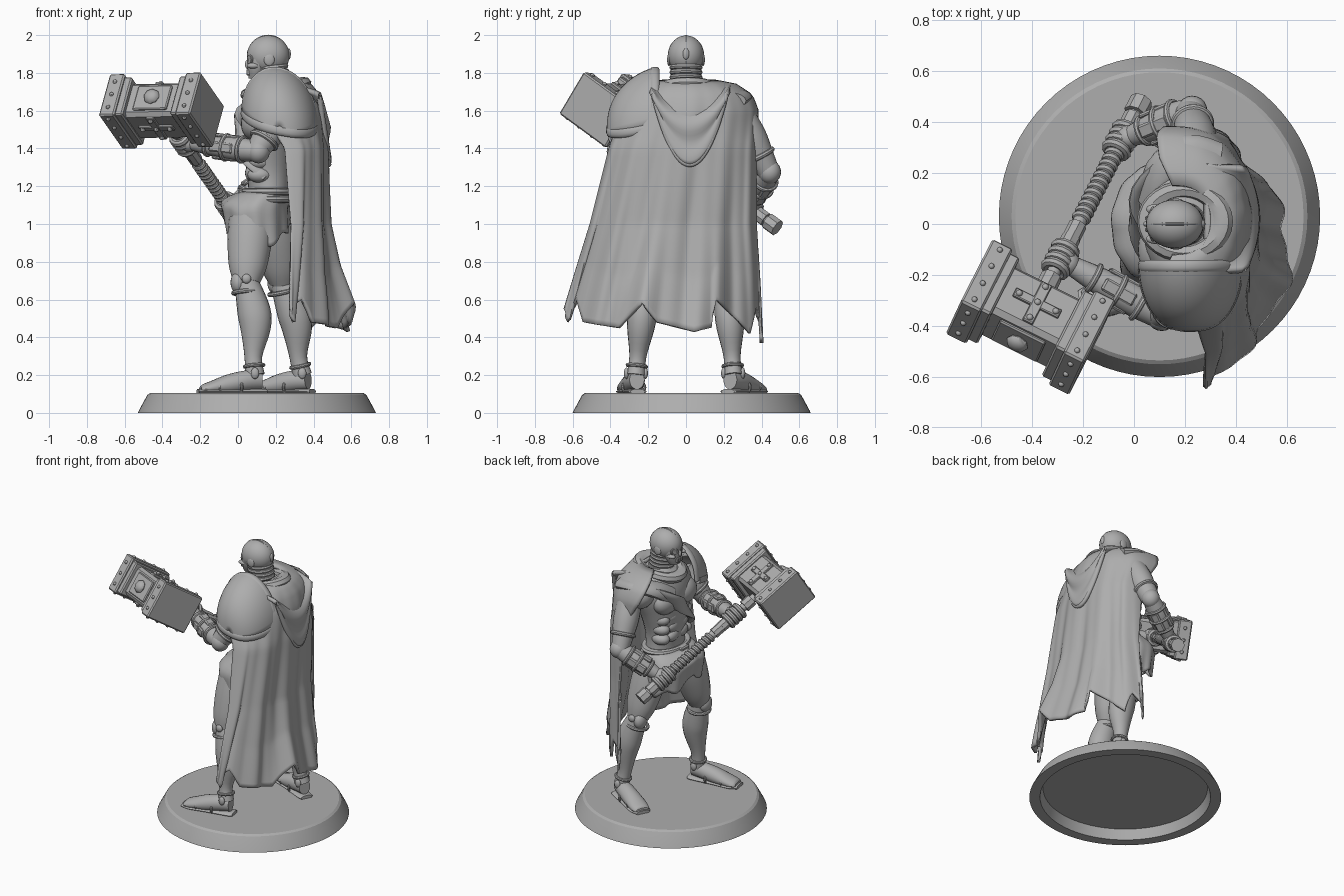
import bpy, bmesh
from math import sin, cos, pi, radians
from mathutils import Vector, Matrix

cube = bpy.data.objects.get("Cube")
if cube:
    bpy.data.objects.remove(cube)

GREY = (0.42, 0.42, 0.42, 1)
mat = bpy.data.materials.new("plain grey")
mat.use_nodes = True
mat.diffuse_color = GREY
mat.node_tree.nodes["Principled BSDF"].inputs["Base Color"].default_value = GREY


def finish(bm, name, angle=40):
    bmesh.ops.recalc_face_normals(bm, faces=bm.faces)
    me = bpy.data.meshes.new(name)
    bm.to_mesh(me)
    bm.free()
    me.materials.append(mat)
    ob = bpy.data.objects.new(name, me)
    bpy.context.collection.objects.link(ob)
    bpy.ops.object.select_all(action='DESELECT')
    ob.select_set(True)
    bpy.context.view_layer.objects.active = ob
    bpy.ops.object.shade_smooth_by_angle(angle=radians(angle))
    return ob


def grid(name, rows, closed=False, caps=False, thick=0, angle=40):
    """Skin rows of points, optionally as a capped tube or a thick sheet."""
    bm = bmesh.new()
    vs = [[bm.verts.new(p) for p in row] for row in rows]
    n = len(vs[0])
    for a, b in zip(vs, vs[1:]):
        for i in range(n if closed else n - 1):
            j = (i + 1) % n
            bm.faces.new((a[i], a[j], b[j], b[i]))
    if caps:
        bm.faces.new(vs[0])
        bm.faces.new(vs[-1])
    ob = finish(bm, name, angle)
    if thick:
        mod = ob.modifiers.new("thickness", 'SOLIDIFY')
        mod.thickness = thick
        mod.offset = 0


def spline(pts, sub):
    """Catmull-Rom interpolation of tuples of any length."""
    ps = [Vector(p) for p in pts]
    ps = [ps[0]] + ps + [ps[-1]]
    out = []
    for a, b, c, d in zip(ps, ps[1:], ps[2:], ps[3:]):
        for k in range(sub):
            t = k / sub
            out.append(0.5 * (2 * b + (c - a) * t + (2 * a - 5 * b + 4 * c - d) * t * t
                              + (3 * b - a - 3 * c + d) * t ** 3))
    return out + [ps[-1]]


def sweep(name, pts, n=20, sub=4, ref=(0, 1, 0), angle=40):
    """Tube through (x, y, z, radius along ref, other radius)."""
    path = spline([p if len(p) == 5 else p + (p[3],) for p in pts], sub)
    rows = []
    for k, p in enumerate(path):
        t = Vector(path[min(k + 1, len(path) - 1)][:3]) - Vector(path[max(k - 1, 0)][:3])
        t.normalize()
        s = Vector(ref)
        s = (s - t * s.dot(t)).normalized()
        w = t.cross(s)
        rows.append([Vector(p[:3]) + s * p[3] * cos(2 * pi * i / n) + w * p[4] * sin(2 * pi * i / n)
                     for i in range(n)])
    grid(name, rows, True, True, angle=angle)


def aim(axis):
    return Vector(axis).to_track_quat('Z', 'Y').to_matrix().to_4x4()


def ball(name, loc, size, rot=Matrix(), seg=20):
    bm = bmesh.new()
    m = Matrix.Translation(loc) @ rot @ Matrix.Diagonal((*size, 1))
    bmesh.ops.create_uvsphere(bm, u_segments=seg, v_segments=seg // 2 + 2, radius=1, matrix=m)
    finish(bm, name)


def ring(name, loc, axis, major, minor, squash=1, n=28):
    m = Matrix.Translation(loc) @ aim(axis)
    rows = [[m @ Vector(((major + minor * cos(b)) * cos(a), (major + minor * cos(b)) * sin(a) * squash,
                         minor * sin(b))) for b in [2 * pi * j / 8 for j in range(8)]]
            for a in [2 * pi * i / n for i in range(n + 1)]]
    grid(name, rows, True)


def block(name, frame, at, size, bevel=0.008):
    bm = bmesh.new()
    bmesh.ops.create_cube(bm, size=1, matrix=frame @ Matrix.Translation(at) @ Matrix.Diagonal((*size, 1)))
    bmesh.ops.bevel(bm, geom=bm.edges[:], offset=bevel, segments=1, affect='EDGES')
    finish(bm, name, 25)


def mix(table, t):
    for a, b in zip(table, table[1:]):
        if t <= b[0]:
            f = (t - a[0]) / (b[0] - a[0])
            return [x + (y - x) * f for x, y in zip(a[1:], b[1:])]
    return list(table[-1][1:])


# Hollow display base
profile = [(0.001, .07), (.54, .07), (.56, 0), (.63, 0), (.625, .012), (.58, .095), (.565, .105), (.001, .105)]
grid("base", [[(.1 + r * cos(2 * pi * i / 72), .03 + r * sin(2 * pi * i / 72), z) for i in range(72)]
              for r, z in profile], True, True, angle=20)

# Torso, belt and abdomen
sweep("torso", [(.15, 0, 1.0, .18, .11), (.165, 0, 1.16, .16, .11), (.165, 0, 1.28, .16, .12),
                (.17, 0, 1.42, .2, .14), (.19, 0, 1.56, .25, .16), (.2, 0, 1.67, .22, .14),
                (.2, 0, 1.73, .12, .09)], 28)
for s in (-1, 1):
    ball("pectoral_plate", (.09, s * .1, 1.53), (.075, .115, .09))
    for k in range(3):
        ball("abdomen_plate", (.075, s * .05, 1.41 - .07 * k), (.038, .062, .044))
        ball("flank_plate", (.115, s * .125, 1.4 - .07 * k), (.065, .05, .042))
for z, r in ((1.17, .172), (1.13, .182)):
    ring("belt", (.16, 0, z), (0, 0, 1), r * .72, .02, 1.4)
block("buckle", Matrix(), (.015, 0, 1.15), (.03, .09, .07))
sweep("chest_sash", [(.16, .27, 1.66, .05, .02), (.03, .14, 1.58, .05, .022), (.01, 0, 1.46, .05, .022),
                     (.06, -.12, 1.34, .045, .022), (.15, -.15, 1.25, .03, .015)], 12, ref=(0, .6, .8))

# Hip cloth that billows forward under the belt, with a drooping hem
cloth = []
for k in range(13):
    v = k / 12
    bulge = sin(pi * min(v * 1.3, .5)) - .35 * max(0, v - .4)
    row = []
    for i in range(72):
        a = 2 * pi * i / 72
        hem = 1.0 - .11 * abs(sin(a)) + .02 * sin(7 * a)
        wave = 1 + .035 * v * sin(11 * a)
        row.append((.155 - .065 * bulge + .125 * (1 + .38 * bulge) * wave * cos(a),
                    .178 * (1 + .28 * bulge) * wave * sin(a), 1.17 + (hem - 1.17) * v))
    cloth.append(row)
grid("hip_cloth", cloth, True, thick=.015)


# Legs: hip, knee, ankle and toe of each side
def leg(side, hip, knee, ankle, toe):
    h, k, a, t = map(Vector, (hip, knee, ankle, toe))
    at = lambda p, q, f, r, s: (*p.lerp(q, f), r, s)
    sweep(side + "_thigh", [at(h, k, 0, .11, .12), at(h, k, .35, .105, .117), at(h, k, .75, .088, .1),
                            at(h, k, 1, .065, .07)])
    back = Vector((.025, 0, 0))
    sweep(side + "_greave", [at(k, a, 0, .062, .065), at(k + back, a + back, .3, .078, .088),
                             at(k + back, a + back, .5, .072, .08), at(k, a, .8, .045, .047),
                             at(k, a, 1, .05, .052)])
    ahead = (t - a).normalized()
    ahead = Vector((ahead.x, ahead.y, 0)).normalized()
    ball(side + "_knee_cap", k + ahead * .045, (.04, .055, .06))
    ball(side + "_knee_hinge", k + Vector((0, .065 if h.y > 0 else -.065, .02)), (.025, .015, .025))
    ring(side + "_knee_band", k + Vector((0, 0, -.05)), a - k, .07, .012)
    ring(side + "_ankle_band", k.lerp(a, .9), a - k, .05, .01)
    heel = a - ahead * .035
    path = [(0, .05, .04, .05), (.25, .055, .055, .045), (.55, .052, .062, .025), (.8, .035, .065, .01),
            (.95, .026, .058, 0), (1, .015, .045, 0)]
    sweep(side + "_foot", [(*(heel.lerp(t, f).xy), .125 + z, r, w) for f, w, r, z in path], 18,
          ref=(-ahead.y, ahead.x, 0))
    sweep(side + "_sole", [(*(heel.lerp(t, f).xy), .113, r, .014) for f, r in
                           ((-.08, .04), (0, .052), (.5, .06), (.85, .07), (1.04, .05))], 12,
          ref=(-ahead.y, ahead.x, 0))
    for f in (.35, .7):
        ring(side + "_sandal_strap", (*heel.lerp(t, f).xy, .135), ahead, .06, .008, .85 - .4 * f)
    for s in (-1, 1):
        ball(side + "_ankle_bolt", a + Vector((0, s * .05, .01)), (.022, .014, .03))


leg("left", (.07, -.12, 1.02), (.045, -.215, .69), (.09, -.265, .2), (-.2, -.31, .12))
leg("right", (.19, .12, 1.02), (.235, .22, .69), (.34, .25, .2), (.08, .385, .12))

# Hammer frame: X across the head, Z up the handle
centre = Vector((-.405, -.365, 1.6))
butt = Vector((.025, .475, .985))
up = (centre - butt).normalized()
across = Vector((.907, -.42, 0))
across = (across - up * across.dot(up)).normalized()
frame = Matrix((across, up.cross(across), up)).transposed().to_4x4()
frame.translation = centre
block("hammer_core", frame, (0, 0, 0), (.36, .21, .24), .02)
for s in (-1, 1):
    block("hammer_end_block", frame, (s * .225, 0, 0), (.09, .265, .33), .008)
    block("hammer_inner_band", frame, (s * .165, 0, 0), (.05, .24, .3), .008)
    for f in (-1, 1):
        for e in (-.13, -.045, .045, .13):
            ball("hammer_rivet", frame @ Vector((s * .225, f * .133, e)), (.012,) * 3, seg=8)
        for e in (-.08, 0, .08):
            ball("hammer_rivet", frame @ Vector((s * .225, e, f * .165)), (.012,) * 3, seg=8)
    block("core_cross_bar", frame, (0, s * .108, 0), (.2, .02, .04), .004)
    block("core_upright_bar", frame, (0, s * .108, 0), (.045, .022, .2), .004)
    for x, z in ((-.08, 0), (.08, 0), (0, -.08), (0, .08), (0, 0)):
        ball("core_stud", frame @ Vector((x, s * .118, z)), (.014,) * 3, seg=8)
block("core_cap_plate", frame, (0, 0, .122), (.2, .15, .02), .006)
ball("core_gem", frame @ Vector((0, 0, .137)), (.045, .045, .03), frame.to_3x3().to_4x4(), 8)

# Handle, grip wraps and pommel
on = lambda f: butt.lerp(centre, f)
sweep("hammer_handle", [(*on(f), .028) for f in (0, .5, 1)], 12)
for k in range(12):
    ring("grip_wrap", on(.24 + .027 * k), up + Vector((.1, 0, .1)), .023, .016, n=16)
for f, r in ((.02, .046), (.09, .04), (.6, .036), (.66, .038), (.84, .042)):
    sweep("handle_collar", [(*on(f - .03), r), (*on(f + .03), r)], 8, 1, angle=20)


# Arms: armoured limb ending in a fist on the handle
def arm(side, shoulder, elbow, grip):
    s, e, g = Vector(shoulder), Vector(elbow), on(grip)
    sweep(side + "_upper_arm", [(*s, .08), (*s.lerp(e, .4), .085), (*s.lerp(e, .75), .07), (*e, .058)])
    ball(side + "_elbow_pad", e + (e - g).normalized() * .01, (.06, .06, .063))
    sweep(side + "_forearm", [(*e, .055), (*e.lerp(g, .3), .064), (*e.lerp(g, .6), .054), (*e.lerp(g, .9), .038)])
    for f, r in ((.2, .064), (.42, .064), (.66, .052)):
        ring(side + "_bracer_band", e.lerp(g, f), g - e, r, .012)
    guard = aim(g - e)
    guard.translation = e.lerp(g, .42)
    for a in range(4):
        block(side + "_bracer_plate", guard @ Matrix.Rotation(a * pi / 2, 4, 'Z'), (.058, 0, 0), (.022, .055, .14))
    ring(side + "_arm_band", s.lerp(e, .7), e - s, .072, .014)
    ball(side + "_palm", g + (e - g).normalized() * .035, (.048, .048, .05))
    for k in range(4):
        ring(side + "_finger", g + up * (.033 * k - .05), up, .042, .019, n=14)


arm("left", (.23, -.28, 1.58), (.1, -.355, 1.385), .73)
arm("right", (.25, .28, 1.58), (.22, .44, 1.27), .175)


# Left shoulder guard: quarter dome opening toward the neck, with banded rims
def guard_point(a, b, grow=1):
    x = .195 * cos(a) * cos(b) ** .8 * grow
    return Vector((.222 + x, -.155 - .255 * sin(b) * grow,
                   1.555 - .2 * x - .06 * sin(b) + .265 * sin(a) * cos(b) ** .8 * grow))


steps = [k / 16 for k in range(17)]
grid("left_shoulder_guard", [[guard_point(pi * u, pi / 2 * .97 * v) for u in steps] for v in steps], thick=.02)
lower = [guard_point(0, pi / 2 * .99 * v) for v in steps] + [guard_point(pi, pi / 2 * .99 * v) for v in steps[::-1]]
sweep("guard_lower_rim", [(*p, .026, .014) for p in lower[::2]], 10, ref=(0, 0, 1))
sweep("guard_neck_rim", [(*guard_point(pi * u, .04), .024, .013) for u in steps[::2]], 10, ref=(0, 1, 0))
ball("right_shoulder", (.23, .25, 1.6), (.13, .11, .1))

# Cape: z, left edge, right edge, front, back
shape = [(0, 1.755, -.12, .15, .15, .30), (.04, 1.735, -.22, .26, .1, .38), (.09, 1.68, -.29, .345, .09, .425),
         (.15, 1.6, -.33, .375, .12, .45), (.3, 1.4, -.4, .365, .25, .465), (.6, 1.0, -.5, .365, .28, .475),
         (.8, .75, -.57, .385, .27, .52), (1, .5, -.64, .4, .26, .6)]
hem = [(0, .05), (.08, -.02), (.16, .1), (.2, -.02), (.35, -.05), (.43, .08), (.48, -.02), (.6, -.07), (.66, -.05),
       (.68, .1), (.76, 0), (.84, -.08), (.88, .06), (1, -.13)]
cape = []
for k in range(49):
    v = k / 48
    z, y0, y1, xf, xb = mix(shape, v)
    row = []
    for i in range(101):
        u = i / 100
        a = pi * (u - .5)
        fold = .02 * v * cos(10 * a + 2 * v) + .007 * v * sin(23 * a)
        row.append((xf + (xb - xf) * max(cos(a), 0) ** (.7 + 1.2 * v * v) + fold,
                    (y0 + y1) / 2 + (y1 - y0) / 2 * sin(a), z + mix(hem, u)[0] * max(0, v - .6) / .4))
    cape.append(row)
grid("cape", cape, thick=.02, angle=60)

# Lowered hood draped down the back, and its collar roll
hood = []
for k in range(21):
    v = k / 20
    hood.append([(.28 + .195 * sin(pi * min(v * .8, .5)) * (1 - .22 * u * u) + .008 * sin(v * 15) * (1 - u * u),
                  .02 + .215 * u * (1 - .12 * v), 1.755 - .03 * u * u - v * (.44 - .38 * u * u))
                 for u in [j / 16 - 1 for j in range(33)]])
grid("hood_drape", hood, thick=.025, angle=60)
sweep("hood_edge", [(*hood[-1][j], .014) for j in range(0, 33, 4)], 10, ref=(1, 0, 0))
ring("collar_roll", (.2, .01, 1.715), (-.2, 0, 1), .125, .035, 1.2)
sweep("right_mantle", [(.33, .25, 1.655, .07, .04), (.21, .27, 1.675, .08, .04), (.1, .2, 1.645, .07, .04),
                       (.05, .08, 1.58, .06, .03)], 14)

# Ribbed neck and skull-faced head
sweep("neck", [(.2, 0, 1.68, .075), (.175, 0, 1.86, .07)], 20)
for k in range(5):
    ring("neck_rib", (.195 - .004 * k, 0, 1.725 + .026 * k), (-.1, 0, 1), .074, .014)
ball("cranium", (.16, 0, 1.893), (.113, .096, .105), seg=32)
sweep("jaw", [(.115, 0, 1.88, .08, .065), (.1, 0, 1.82, .068, .052), (.09, 0, 1.765, .04, .034)], 18)
ring("helmet_seam", (.16, 0, 1.89), (0, 1, 0), .106, .006, n=40)
for s in (-1, 1):
    ring("eye_socket", (.064, s * .04, 1.872), (-1, s * .45, 0), .025, .007, .85, 16)
    ball("cheekbone", (.082, s * .058, 1.838), (.035, .02, .016))
    ball("ear_disc", (.165, s * .09, 1.87), (.028, .01, .033))
ball("nose_ridge", (.05, 0, 1.845), (.014, .012, .024), seg=10)
for k in range(3):
    block("teeth_slat", Matrix(), (.054, .022 * (k - 1), 1.803), (.02, .018, .032), .004)
ball("helmet_back_stud", (.268, 0, 1.9), (.012, .018, .03), seg=12)
